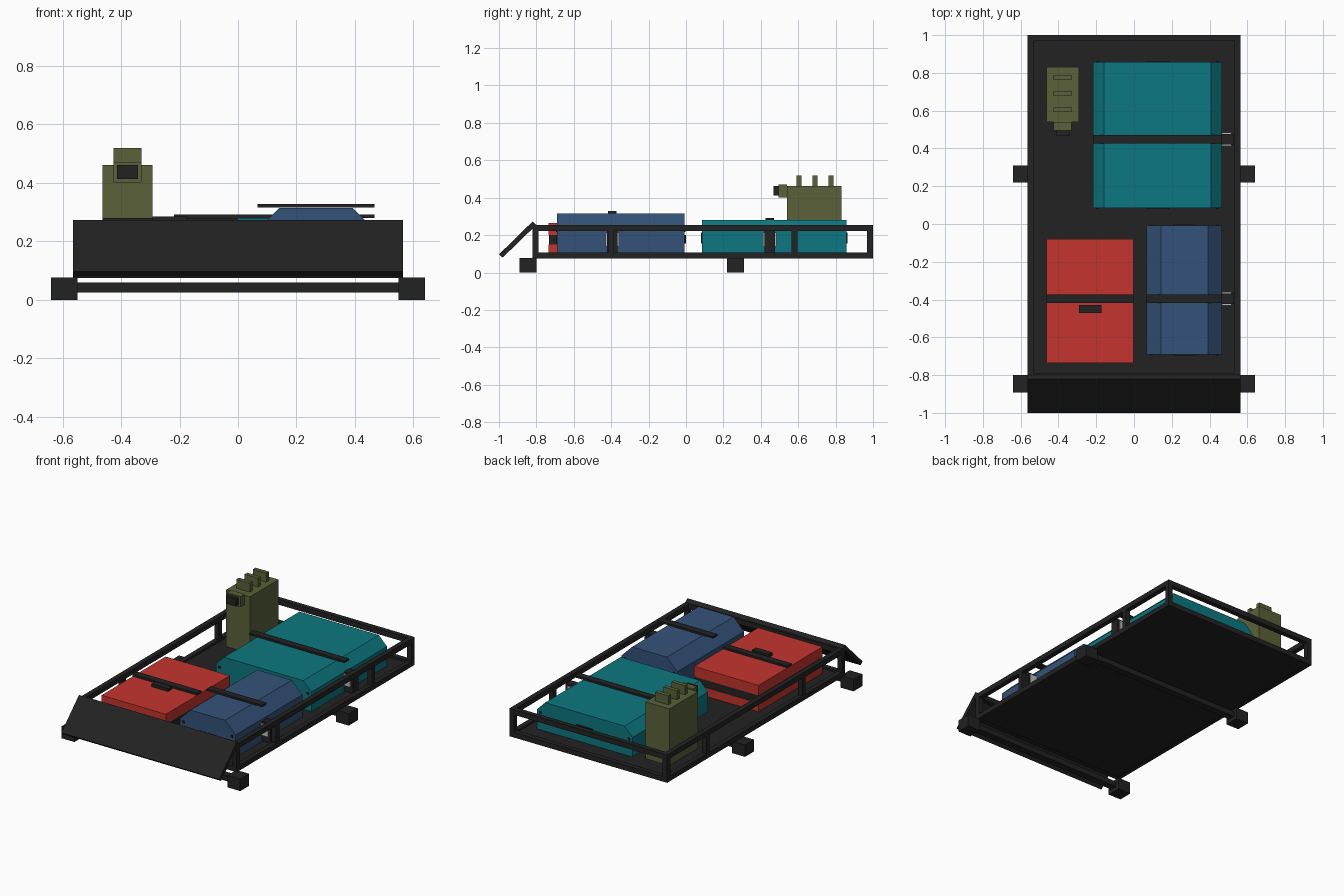
import bpy
import bmesh
import math
from mathutils import Matrix

cube = bpy.data.objects.get("Cube")
if cube:
    bpy.data.objects.remove(cube, do_unlink=True)


def material(name, rgb):
    m = bpy.data.materials.new(name)
    m.use_nodes = True
    color = (*rgb, 1)
    m.diffuse_color = color
    m.node_tree.nodes["Principled BSDF"].inputs["Base Color"].default_value = color
    return m


BLACK = material("rack black", (0.016, 0.016, 0.016))
TEAL = material("teal", (0.004, 0.185, 0.22))
BLUE = material("navy blue", (0.034, 0.085, 0.19))
RED = material("red", (0.56, 0.034, 0.027))
OLIVE = material("olive", (0.1, 0.12, 0.042))
STEEL = material("steel grey", (0.5, 0.5, 0.5))


def finish(name, bm, mat):
    bmesh.ops.recalc_face_normals(bm, faces=bm.faces)
    mesh = bpy.data.meshes.new(name)
    bm.to_mesh(mesh)
    bm.free()
    mesh.materials.append(mat)
    obj = bpy.data.objects.new(name, mesh)
    bpy.context.scene.collection.objects.link(obj)
    return obj


def box(name, mat, x, y, z):
    """Box spanning the given (low, high) ranges."""
    spans = (x, y, z)
    centre = Matrix.Translation([(a + b) / 2 for a, b in spans])
    size = Matrix.Diagonal([b - a for a, b in spans] + [1])
    bm = bmesh.new()
    bmesh.ops.create_cube(bm, size=1, matrix=centre @ size)
    return finish(name, bm, mat)


def around(c, width):
    return (c - width / 2, c + width / 2)


def mirrored(span, side):
    return tuple(sorted(side * v for v in span))


def extrude(name, mat, profile, axis, span):
    """Closed profile swept along the x or y axis."""
    bm = bmesh.new()
    place = (lambda p: (span[0], *p)) if axis == "x" else (lambda p: (p[0], span[0], p[1]))
    face = bm.faces.new([bm.verts.new(place(p)) for p in profile])
    length = span[1] - span[0]
    move = (length, 0, 0) if axis == "x" else (0, length, 0)
    swept = bmesh.ops.extrude_face_region(bm, geom=[face], use_keep_orig=True)
    verts = [g for g in swept["geom"] if isinstance(g, bmesh.types.BMVert)]
    bmesh.ops.translate(bm, verts=verts, vec=move)
    return finish(name, bm, mat)


# Rack: floor, rails and posts
W, FRONT, BACK, T = 0.565, -0.82, 1.0, 0.032
LOW, HIGH = (0.075, 0.108), (0.222, 0.255)
box("floor", BLACK, (-W + 0.01, W - 0.01), (FRONT + 0.01, BACK - 0.01), (0.077, 0.095))
for level, z in (("lower", LOW), ("upper", HIGH)):
    for label, y in (("front", FRONT), ("back", BACK - T)):
        box(f"{level}_{label}_rail", BLACK, (-W, W), (y, y + T), z)
    for side in (-1, 1):
        box(f"{level}_side_rail", BLACK, mirrored((W - T, W), side), (FRONT, BACK), z)
for side in (-1, 1):
    for y in (FRONT + T / 2, -0.4, 0.58, BACK - T / 2):
        box("post", BLACK, mirrored((W - T, W), side), around(y, T), (LOW[0], HIGH[1]))

# Wind deflector
extrude("wind_deflector", BLACK,
        [(-0.82, 0.273), (-0.8, 0.255), (-0.98, 0.08), (-1.0, 0.097)], "x", (-W, W))

# Crossbars and mounting feet
for y in (-0.845, 0.265):
    box("crossbar", BLACK, (-0.55, 0.55), around(y, 0.045), (0.025, 0.06))
    for side in (-1, 1):
        box("mounting_foot", BLACK, mirrored((0.548, 0.64), side), around(y, 0.092), (0, 0.077))


# Chamfered cargo cases
def case(name, mat, x, y, top, cut):
    profile = [(x[0], 0.095), (x[1], 0.095), (x[1], top - cut),
               (x[1] - cut, top), (x[0] + cut, top), (x[0], top - cut)]
    extrude(name, mat, profile, "y", y)
    mid = sum(x) / 2
    for end in y:
        box(name + "_handle", BLACK, around(mid, 0.12), around(end, 0.012), (0.155, 0.2))
        for corner in (x[0] + 0.025, x[1] - 0.025):
            box(name + "_rivet", BLACK, around(corner, 0.014), around(end, 0.01),
                around(top - cut - 0.015, 0.014))


case("teal_case", TEAL, (-0.218, 0.466), (0.085, 0.858), 0.28, 0.058)
case("blue_case", BLUE, (0.067, 0.466), (-0.69, -0.007), 0.315, 0.075)

# Red trunk with a dark seam band
RX, RY = (-0.463, -0.002), (-0.735, -0.08)
box("trunk_base", RED, RX, RY, (0.095, 0.15))
box("trunk_band", BLACK, (RX[0] + 0.003, RX[1] - 0.003), (RY[0] + 0.003, RY[1] - 0.003), (0.15, 0.2))
box("trunk_lid", RED, RX, RY, (0.2, 0.266))
box("trunk_handle", BLACK, around(-0.232, 0.12), around(-0.45, 0.04), (0.266, 0.285))

# Straps over the cargo, with buckles beside the cases
for x, y, z in (((-0.218, 0.466), 0.448, 0.28), ((0.067, 0.466), -0.395, 0.316), (RX, -0.395, 0.268)):
    box("strap", BLACK, x, around(y, 0.046), (z, z + 0.012))
for y in (0.448, -0.395):
    box("buckle", STEEL, (0.466, 0.515), around(y, 0.072), (0.14, 0.215))
    box("buckle_strap", BLACK, (0.464, 0.53), around(y, 0.055), (0.1, 0.225))

# Fuel can with spout and three grips
box("fuel_can", OLIVE, (-0.463, -0.292), (0.54, 0.832), (0.095, 0.462))
box("can_spout", OLIVE, (-0.426, -0.33), (0.495, 0.54), (0.402, 0.47))
box("can_cap", BLACK, (-0.413, -0.342), (0.468, 0.495), (0.413, 0.462))
for y in (0.605, 0.69, 0.775):
    box("can_grip", OLIVE, (-0.426, -0.33), around(y, 0.026), (0.462, 0.52))
